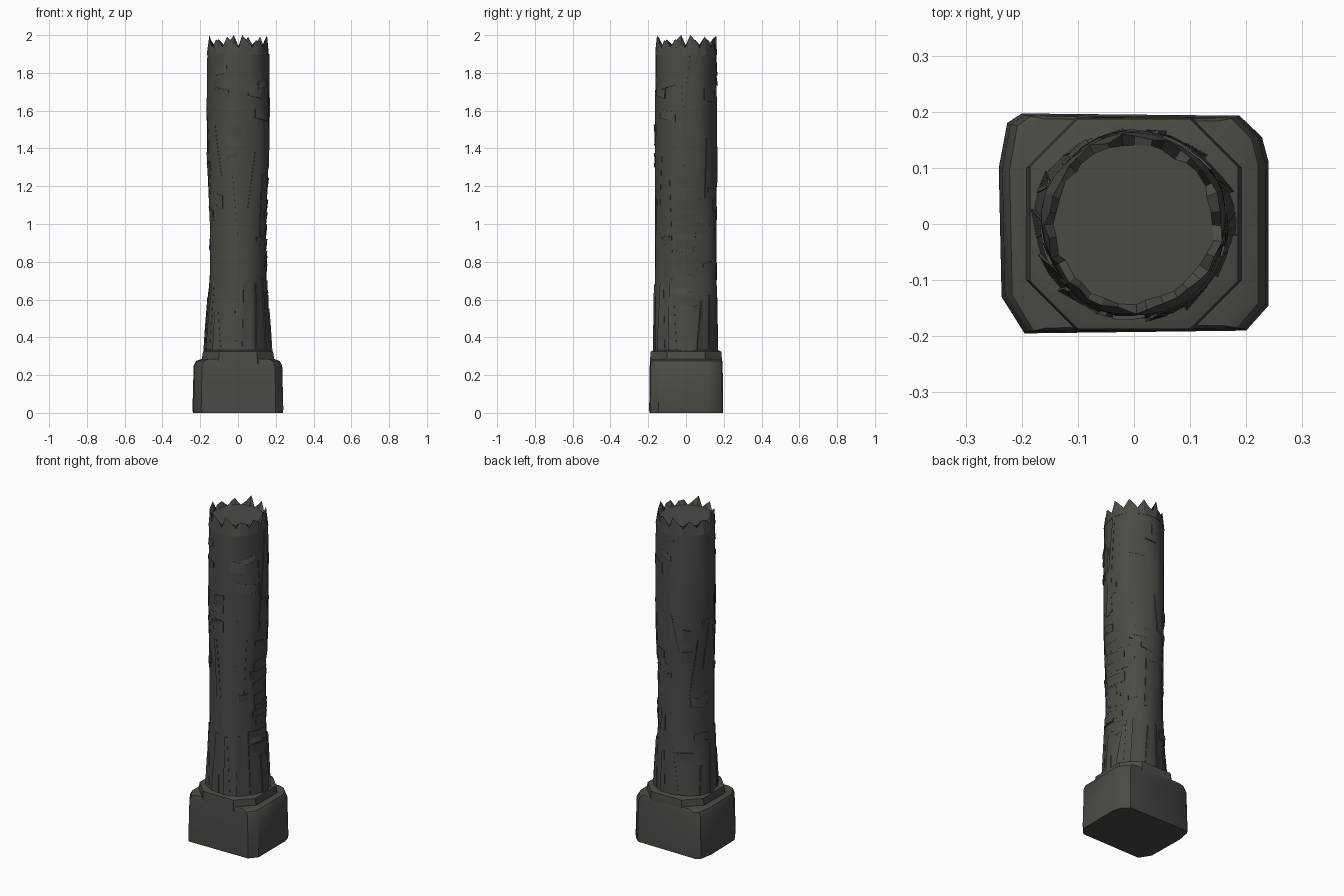
import bpy, bmesh, math, random
from mathutils import Vector

if "Cube" in bpy.data.objects:
    bpy.data.objects.remove(bpy.data.objects["Cube"])

random.seed(7)
stone = bpy.data.materials.new("dark weathered stone")
stone.diffuse_color = (0.075, 0.067, 0.059, 1)
stone.use_nodes = True
stone.node_tree.nodes["Principled BSDF"].inputs["Base Color"].default_value = stone.diffuse_color


def finish(bm, name, angle=30):
    bmesh.ops.recalc_face_normals(bm, faces=bm.faces)
    me = bpy.data.meshes.new(name)
    bm.to_mesh(me)
    bm.free()
    ob = bpy.data.objects.new(name, me)
    me.materials.append(stone)
    bpy.context.collection.objects.link(ob)
    bpy.ops.object.select_all(action='DESELECT')
    bpy.context.view_layer.objects.active = ob
    ob.select_set(True)
    bpy.ops.object.shade_smooth_by_angle(angle=math.radians(angle))
    return ob


def loft(bm, rings):
    """Skin a list of equal-length point rings and cap both ends."""
    vs = [[bm.verts.new(p) for p in r] for r in rings]
    for a, b in zip(vs, vs[1:]):
        n = len(a)
        for i in range(n):
            j = (i + 1) % n
            bm.faces.new((a[i], a[j], b[j], b[i]))
    bm.faces.new(vs[0][::-1])
    bm.faces.new(vs[-1])
    return vs


# Rectangular plinth with worn, uneven corners
outline = [(-.195, -.195), (.2, -.19), (.24, -.145), (.24, .11), (.228, .155),
           (.188, .193), (-.2, .197), (-.226, .18), (-.241, .1), (-.236, -.13)]
bm = bmesh.new()
loft(bm, [[(x * sx, y * sy, z) for x, y in outline]
          for z, sx, sy in ((0, .99, .995), (.02, 1, 1), (.25, .975, .985),
                            (.275, .92, .975), (.285, .8, .95))])
finish(bm, "plinth", 40)


# Octagonal collar between plinth and shaft
def octagon(hx, hy, c, z):
    return [(-hx + c, -hy, z), (hx - c, -hy, z), (hx, -hy + c, z), (hx, hy - c, z),
            (hx - c, hy, z), (-hx + c, hy, z), (-hx, hy - c, z), (-hx, -hy + c, z)]


bm = bmesh.new()
loft(bm, [octagon(.195, .19, .09, .26), octagon(.192, .19, .09, .285),
          octagon(.185, .187, .085, .325), octagon(.17, .17, .08, .332)])
finish(bm, "collar")

# Shaft silhouette: height, half width in x, half depth in y
PROFILE = [(.3, .182, .17), (.45, .172, .168), (.7, .151, .165), (1.0, .150, .163),
           (1.3, .163, .165), (1.6, .167, .165), (1.9, .163, .163), (2.1, .163, .163)]


def surface(a, z, off=0.0):
    """Point on the worn, slightly twisted shaft at angle a and height z."""
    for (z0, x0, y0), (z1, x1, y1) in zip(PROFILE, PROFILE[1:]):
        if z <= z1:
            t = (z - z0) / (z1 - z0)
            break
    rx, ry = x0 + (x1 - x0) * t, y0 + (y1 - y0) * t
    w = 1 + .016 * math.sin(5 * a + 3.2 * z) + .012 * math.sin(3 * a - 4 * z + 1)
    w -= .010
    return Vector(((rx * w + off) * math.cos(a), (ry * w + off) * math.sin(a), z))


# Shaft
SEG = 32
bm = bmesh.new()
loft(bm, [[surface(2 * math.pi * i / SEG, z) for i in range(SEG)]
          for z in [.31 + 1.59 * k / 30 for k in range(31)]])
finish(bm, "shaft")

# Broken rim with jagged teeth around a flat break
bm = bmesh.new()
N = 36
angs = [2 * math.pi * (i + random.uniform(-.25, .25)) / N for i in range(N)]
lower, tips, inner = [], [], []
for i, a in enumerate(angs):
    h = (1.935, 1.965, random.uniform(1.97, 2.0))[(0, 2, 1)[i % 3]]
    if i % 9 == 1:
        h = 2.0
    lower.append(surface(a, 1.895, .002))
    r = random.uniform(.150, .162)
    tips.append(Vector((r * math.cos(a), r * math.sin(a), h)))
    r = random.uniform(.136, .146)
    inner.append(Vector((r * math.cos(a), r * math.sin(a), 1.945)))
loft(bm, [lower, tips, inner])
finish(bm, "broken_rim", 15)


# Raised chips: wedge patches, flush at one end and lifted at the other
def chip(bm, a, z, half, height, lift, tilt=0.0):
    n = 4
    rows = [[], [], [], []]
    for k in range(n + 1):
        t = 2 * k / n - 1
        aa = a + half * t
        dz = tilt * t
        for row, zz, off in zip(rows, (z + dz, z + dz, z + height + dz, z + height + dz),
                                (-.015, lift, .001, -.015)):
            row.append(bm.verts.new(surface(aa, min(zz, 1.9), off)))
    for p in range(4):
        q = (p + 1) % 4
        for k in range(n):
            bm.faces.new((rows[p][k], rows[p][k + 1], rows[q][k + 1], rows[q][k]))
    for k in (0, n):
        bm.faces.new([r[k] for r in rows])


bm = bmesh.new()
# stacked ledges on the right side
for z in (.62, .70, .78, .85, .92, 1.0, 1.06, 1.13):
    chip(bm, random.uniform(-.1, .25), z, random.uniform(.4, .65),
         -.055, .006, random.uniform(-.012, .012))
# scattered ledges all round
for i in range(34):
    chip(bm, i * 2.4 + random.uniform(-.3, .3), random.uniform(.55, 1.8),
         random.uniform(.12, .32), random.choice((-1, 1)) * random.uniform(.03, .07),
         random.uniform(.003, .007), random.uniform(-.012, .012))
finish(bm, "chipped_ledges")


# Long splinters: thin upright ridges running up the shaft
def splinter(bm, a, z0, z1, half, lift, lean):
    rings = []
    for k in range(9):
        t = k / 8
        z, aa = z0 + (z1 - z0) * t, a + lean * t
        w = half * (1 - .6 * t)
        rings.append([surface(aa - w, z, -.012), surface(aa - w, z, lift),
                      surface(aa + w, z, .001), surface(aa + w, z, -.012)])
    loft(bm, rings)


bm = bmesh.new()
splinter(bm, -.15, 1.3, 1.9, .09, .005, .3)
for i in range(14):   # around the foot
    splinter(bm, i * .449, .325, random.uniform(.5, .72), random.uniform(.1, .17),
             random.uniform(.003, .008), random.uniform(-.1, .1))
for i in range(12):   # higher up
    z = random.uniform(.7, 1.45)
    splinter(bm, i * .55 + .2, z, z + random.uniform(.2, .42), random.uniform(.06, .13),
             random.uniform(.002, .005), random.uniform(-.25, .25))
finish(bm, "splinters")
